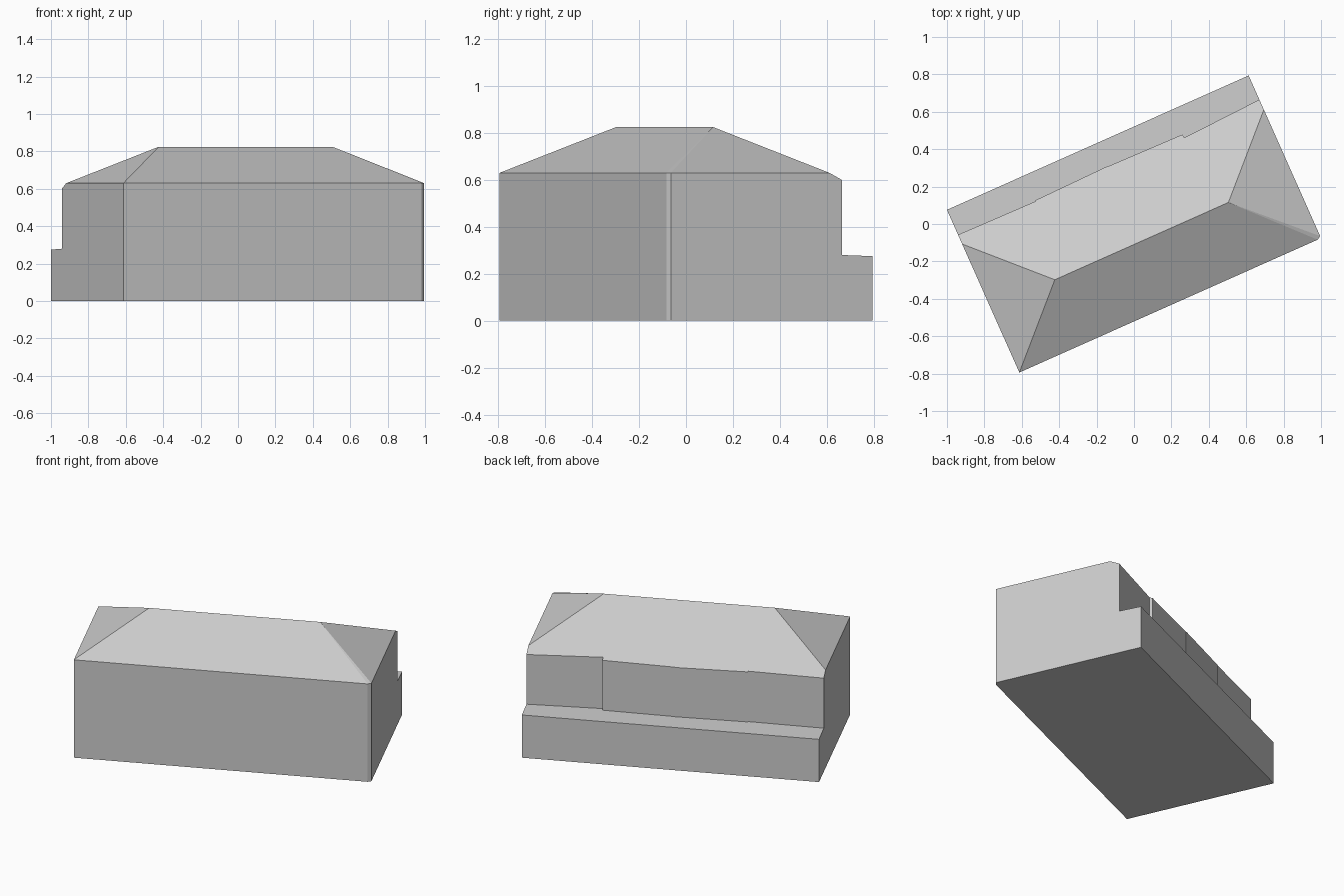
import bpy
import bmesh
from math import radians
from mathutils import Matrix

cube = bpy.data.objects.get("Cube")
if cube:
    bpy.data.objects.remove(cube)

# Main dimensions, measured along and across the building
END = 0.883
FRONT, BACK = -0.476, 0.476
RIDGE_V, RIDGE_Z, RIDGE_END = -0.1, 0.825, 0.508
EAVE_Z = 0.63
SLOPE = (RIDGE_Z - EAVE_Z) / (RIDGE_V - FRONT)
TURN = Matrix.Rotation(radians(24), 4, "Z")

grey = bpy.data.materials.new("plain grey")
grey.use_nodes = True
grey.diffuse_color = (0.6, 0.6, 0.6, 1)
grey.node_tree.nodes["Principled BSDF"].inputs["Base Color"].default_value = (0.6, 0.6, 0.6, 1)


def solid(name, points):
    """Flat-sided convex block around the points, turned to the building's angle."""
    bm = bmesh.new()
    for p in points:
        bm.verts.new(p)
    hull = bmesh.ops.convex_hull(bm, input=bm.verts)
    loose = {g for g in hull["geom_interior"] + hull["geom_unused"]
             if isinstance(g, bmesh.types.BMVert)}
    bmesh.ops.delete(bm, geom=list(loose), context="VERTS")
    bmesh.ops.dissolve_limit(bm, angle_limit=radians(0.6), verts=bm.verts, edges=bm.edges)
    bmesh.ops.recalc_face_normals(bm, faces=bm.faces)
    bm.transform(TURN)
    mesh = bpy.data.meshes.new(name)
    bm.to_mesh(mesh)
    bm.free()
    mesh.materials.append(grey)
    obj = bpy.data.objects.new(name, mesh)
    bpy.context.collection.objects.link(obj)
    return obj


def roof_z(v):
    return RIDGE_Z - abs(v - RIDGE_V) * SLOPE


def corner(u, v, z):
    return [(u, v, 0), (u, v, z)]


# Terraced units: start, end, back wall position at each end
units = [
    (-END, -0.432, 0.33, 0.325),
    (-0.432, 0, 0.33, 0.34),
    (0, 0.432, 0.338, 0.332),
    (0.432, END, 0.312, 0.335),
]
for i, (u0, u1, back0, back1) in enumerate(units, 1):
    points = []
    for u, back in ((u0, back0), (u1, back1)):
        points += corner(u, back, roof_z(back))
        if u == END:
            # clipped front corner of the last unit
            points += corner(u - 0.02, FRONT, EAVE_Z) + corner(u, FRONT + 0.012, EAVE_Z)
        else:
            points += corner(u, FRONT, EAVE_Z)
        if abs(u) == END:
            # hipped end: eave corner and inset ridge tip
            points.append((u, 2 * RIDGE_V - FRONT, EAVE_Z))
            points.append((RIDGE_END if u > 0 else -RIDGE_END, RIDGE_V, RIDGE_Z))
        else:
            points.append((u, RIDGE_V, RIDGE_Z))
    solid(f"house_unit_{i}", points)

    # Low rear extension with a nearly flat roof
    rear = []
    for u in (u0, u1):
        rear += corner(u, 0.3, 0.281) + corner(u, BACK, 0.275)
    solid(f"rear_extension_{i}", rear)
